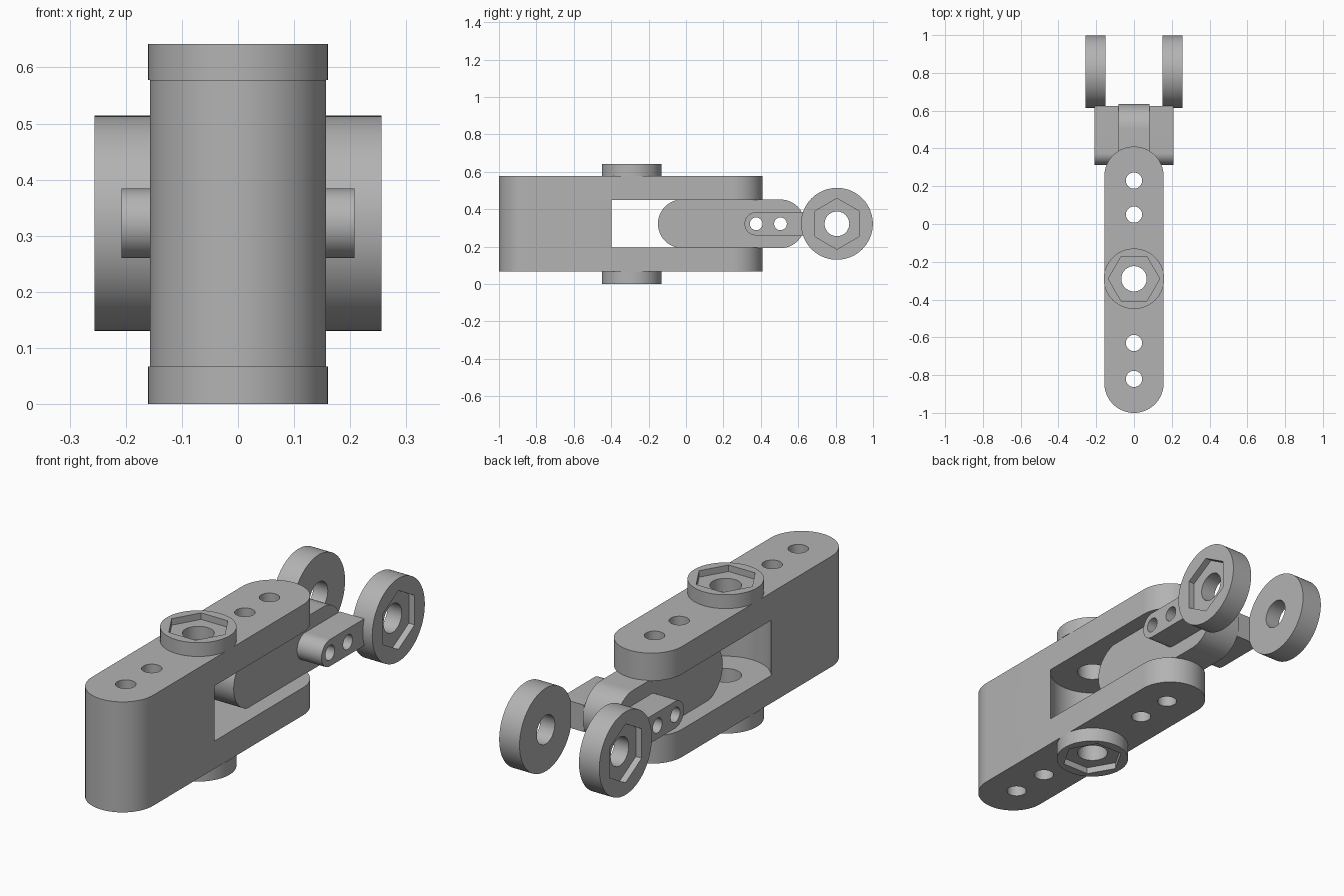
import bpy
import bmesh
from math import pi, cos, sin, asin, sqrt, radians

if "Cube" in bpy.data.objects:
    bpy.data.objects.remove(bpy.data.objects["Cube"], do_unlink=True)

grey = bpy.data.materials.new("machined grey")
grey.use_nodes = True
colour = (0.45, 0.45, 0.45, 1)
grey.diffuse_color = colour
grey.node_tree.nodes["Principled BSDF"].inputs["Base Color"].default_value = colour


def arc(cu, cv, r, a0, a1, n=32):
    return [(cu + r * cos(a0 + (a1 - a0) * i / n), cv + r * sin(a0 + (a1 - a0) * i / n))
            for i in range(n + 1)]


def circle(cu, cv, r, n=64, turn=0):
    return arc(cu, cv, r, turn, turn + 2 * pi, n)[:-1]


def prism(name, outline, lo, hi, axis, rim=None, fillet=0):
    """Extrude an outline along X (outline in y, z) or Z (outline in x, y)."""
    def place(u, v, w):
        return (w, u, v) if axis == "X" else (u, v, w)
    bm = bmesh.new()
    ends = [[bm.verts.new(place(u, v, w)) for u, v in outline] for w in (lo, hi)]
    bm.faces.new(ends[0])
    bm.faces.new(ends[1])
    n = len(outline)
    for i in range(n):
        j = (i + 1) % n
        bm.faces.new((ends[0][i], ends[0][j], ends[1][j], ends[1][i]))
    if fillet:
        ring = set(ends[rim])
        edges = [e for e in bm.edges if set(e.verts) <= ring]
        bmesh.ops.bevel(bm, geom=edges, offset=fillet, segments=8, profile=0.5, affect="EDGES")
    bmesh.ops.recalc_face_normals(bm, faces=bm.faces[:])
    mesh = bpy.data.meshes.new(name)
    bm.to_mesh(mesh)
    bm.free()
    obj = bpy.data.objects.new(name, mesh)
    bpy.context.collection.objects.link(obj)
    return obj


def finish(obj, cutters):
    """Cut the holes, discard the cutters, then colour and shade the part."""
    for c in cutters:
        c.hide_render = True
        mod = obj.modifiers.new("cut", "BOOLEAN")
        mod.operation, mod.solver, mod.object = "DIFFERENCE", "EXACT", c
    graph = bpy.context.evaluated_depsgraph_get()
    mesh = bpy.data.meshes.new_from_object(obj.evaluated_get(graph))
    obj.modifiers.clear()
    obj.data = mesh
    for c in cutters:
        bpy.data.objects.remove(c, do_unlink=True)
    mesh.materials.clear()
    mesh.materials.append(grey)
    bpy.ops.object.select_all(action="DESELECT")
    obj.select_set(True)
    bpy.context.view_layer.objects.active = obj
    bpy.ops.object.shade_smooth_by_angle(angle=radians(30))


def bores(spots, r, axis):
    return [prism("bore", circle(u, v, r, 40), -1, 1.5, axis) for u, v in spots]


MID = 0.322
HALF = 0.157
PIVOT = -0.29
FRONT, BACK = -1 + HALF, 0.41 - HALF
FRONT_PINS = [(0, -0.82), (0, -0.63)]
BACK_PINS = [(0, 0.05), (0, 0.23)]
SIDE_PINS = [(0.375, MID), (0.505, MID)]

# Upper and lower side plates
plate = arc(0, BACK, HALF, 0, pi) + arc(0, FRONT, HALF, pi, 2 * pi)
for name, lo, hi in (("upper_plate", 0.45, 0.578), ("lower_plate", 0.067, 0.195)):
    finish(prism(name, plate, lo, hi, "Z"),
           bores(FRONT_PINS + BACK_PINS, 0.043, "Z") + bores([(0, PIVOT)], 0.067, "Z"))

# Spacer block with a round hollow facing the pivot
R = 0.19
a = asin(sqrt(R * R - HALF * HALF) / R)
spacer = arc(0, FRONT, HALF, pi, 2 * pi) + arc(0, PIVOT, R, -a, a - pi)
finish(prism("spacer_block", spacer, 0.195, 0.45, "Z"), bores(FRONT_PINS, 0.043, "Z"))

# Tongue held between the plates
tongue = arc(0.505, MID, 0.13, -pi / 2, pi / 2) + arc(-0.02, MID, 0.13, pi / 2, 1.5 * pi)
finish(prism("tongue", tongue, -0.083, 0.083, "X"),
       bores(BACK_PINS, 0.043, "Z") + bores(SIDE_PINS, 0.034, "X"))

# Side lugs, round in front and square behind
lug = [(0.625, MID - 0.062), (0.625, MID + 0.062)] + arc(0.375, MID, 0.062, pi / 2, 1.5 * pi)
for side, s in (("left", 1), ("right", -1)):
    finish(prism(side + "_lug", lug, s * 0.083, s * 0.208, "X"), bores(SIDE_PINS, 0.034, "X"))


def hex_disc(name, centre, r, inner, outer, axis, fillet, turn, bore):
    """Disc with a rounded outer rim, a hexagonal socket and a through bore."""
    s = 1 if outer > inner else -1
    disc = prism(name, circle(*centre, r, 96), inner, outer, axis, 1, fillet)
    socket = prism("socket", circle(*centre, 0.136, 6, turn),
                   outer - s * 0.03, outer + s * 0.1, axis)
    finish(disc, [socket] + bores([centre], bore, axis))


# Rollers at the back
for side, s in (("left", 1), ("right", -1)):
    hex_disc(side + "_roller", (0.807, MID), 0.192, s * 0.152, s * 0.256,
             "X", 0.045, pi / 2, 0.066)

# Pivot bosses above and below
hex_disc("upper_boss", (0, PIVOT), 0.16, 0.578, 0.642, "Z", 0.025, 0, 0.067)
hex_disc("lower_boss", (0, PIVOT), 0.16, 0.067, 0, "Z", 0.025, 0, 0.067)
